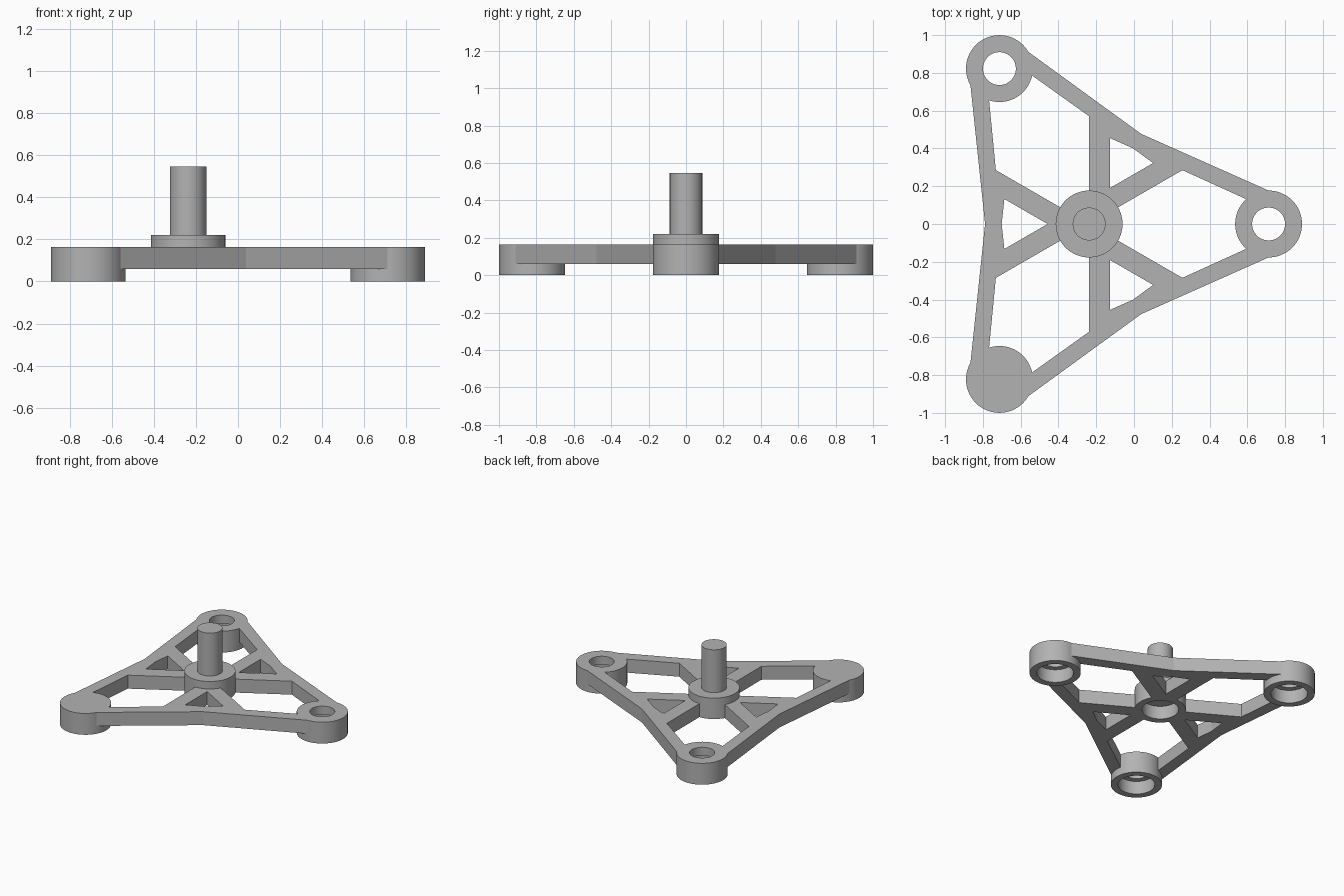
import bpy
import bmesh
from math import radians
from mathutils import Matrix, Vector

if "Cube" in bpy.data.objects:
    bpy.data.objects.remove(bpy.data.objects["Cube"], do_unlink=True)

CENTRE = Vector((-0.2375, 0, 0))   # hub axis
ARM = 0.95                         # hub axis to ring axis
TOP, UNDER = 0.163, 0.06           # frame top and underside
RING, BORE, HOLE = 0.177, 0.127, 0.087

grey = bpy.data.materials.new("plain grey")
grey.use_nodes = True
grey.diffuse_color = (0.45, 0.45, 0.45, 1)
grey.node_tree.nodes["Principled BSDF"].inputs["Base Color"].default_value = grey.diffuse_color


def to_object(name, bm):
    bmesh.ops.recalc_face_normals(bm, faces=bm.faces)
    mesh = bpy.data.meshes.new(name)
    bm.to_mesh(mesh)
    bm.free()
    mesh.materials.append(grey)
    obj = bpy.data.objects.new(name, mesh)
    bpy.context.collection.objects.link(obj)
    return obj


def prism(name, points, low, high, angle=0):
    """Extrude a flat outline, turned about the hub axis."""
    bm = bmesh.new()
    turn = Matrix.Rotation(radians(angle), 3, "Z")
    face = bm.faces.new([bm.verts.new(CENTRE + turn @ Vector((x, y, low))) for x, y in points])
    side = bmesh.ops.extrude_face_region(bm, geom=[face])["geom"]
    top = [v for v in side if isinstance(v, bmesh.types.BMVert)]
    bmesh.ops.translate(bm, verts=top, vec=(0, 0, high - low))
    return to_object(name, bm)


def cylinder(name, radius, low, high, reach=0, angle=0):
    """Upright cylinder at a distance from the hub axis."""
    bm = bmesh.new()
    bmesh.ops.create_cone(bm, cap_ends=True, segments=64, radius1=radius,
                          radius2=radius, depth=high - low)
    place = Matrix.Rotation(radians(angle), 3, "Z") @ Vector((reach, 0, (low + high) / 2))
    bmesh.ops.translate(bm, verts=bm.verts, vec=CENTRE + place)
    return to_object(name, bm)


def combine(target, other, operation):
    """Boolean another shape into the target, then drop that shape."""
    mod = target.modifiers.new(operation, "BOOLEAN")
    mod.operation, mod.object, mod.solver = operation, other, "EXACT"
    bpy.context.view_layer.update()
    result = target.evaluated_get(bpy.context.evaluated_depsgraph_get())
    mesh = bpy.data.meshes.new_from_object(result)
    target.modifiers.clear()
    target.data = mesh
    bpy.data.objects.remove(other, do_unlink=True)


def polar(radius, angle):
    return (Matrix.Rotation(radians(angle), 2) @ Vector((radius, 0)))[:]


TURNS = (0, 120, 240)

# Frame plate: six-sided waist with a straight end under each ring
outline = []
for a in TURNS:
    turn = Matrix.Rotation(radians(a), 2)
    outline += [(turn @ Vector((ARM, s * RING)))[:] for s in (-1, 1)]
    outline.append(polar(0.551, a + 60))
frame = prism("frame", outline, UNDER, TOP)

# Large windows between spokes and rings, small windows between paired spokes
large = [(0.1, -0.0577), (0.494, -0.285), (0.85, -0.123),
         (0.85, 0.123), (0.494, 0.285), (0.1, 0.0577)]
small = [polar(0.22, 60), polar(0.468, 43.6), polar(0.463, 60), polar(0.468, 76.4)]
for a in TURNS:
    for shape in (large, small):
        combine(frame, prism("window", shape, -0.1, 0.4, a), "DIFFERENCE")

# End rings and central hub
for a in TURNS:
    combine(frame, cylinder("ring", RING, 0, TOP, ARM, a), "UNION")
combine(frame, cylinder("hub", RING, UNDER, 0.22), "UNION")

# Stepped holes in the rings, blind recess under the hub
for a in TURNS:
    combine(frame, cylinder("hole", HOLE, -0.1, 0.4, ARM, a), "DIFFERENCE")
    combine(frame, cylinder("bore", BORE, -0.1, 0.1, ARM, a), "DIFFERENCE")
combine(frame, cylinder("recess", BORE, -0.1, UNDER + 0.1), "DIFFERENCE")

# Central post standing on the hub
post = cylinder("post", HOLE, 0.21, 0.547)

# Smooth round walls, sharp rims and corners
bpy.ops.object.select_all(action="DESELECT")
for obj in (frame, post):
    obj.select_set(True)
bpy.context.view_layer.objects.active = frame
bpy.ops.object.shade_smooth_by_angle(angle=radians(10))
